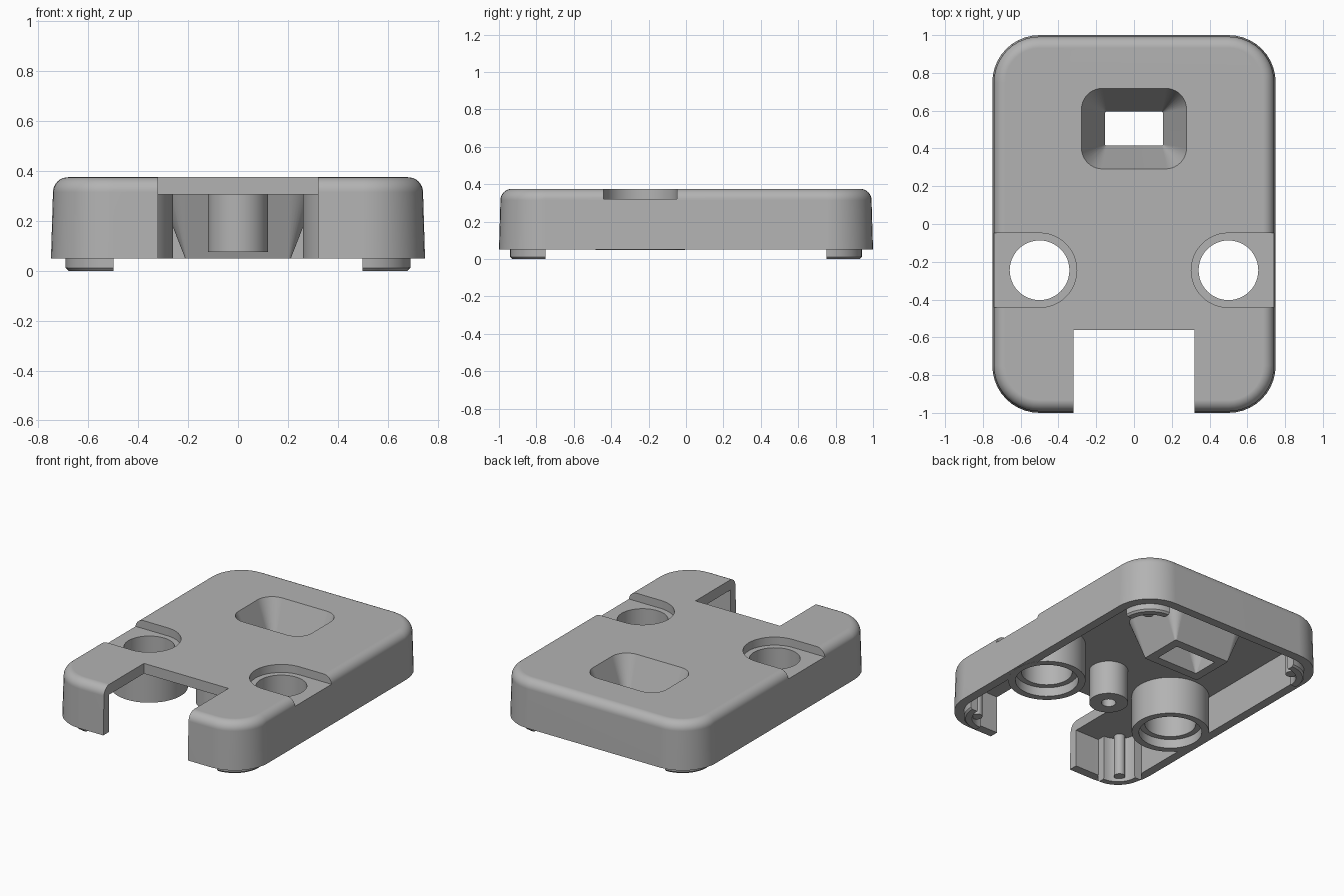
import bpy, bmesh, math
from mathutils import Vector

cube = bpy.data.objects.get("Cube")
if cube:
    bpy.data.objects.remove(cube, do_unlink=True)

grey = bpy.data.materials.new("plain grey")
grey.use_nodes = True
tone = (0.45, 0.45, 0.45, 1)
grey.diffuse_color = tone
grey.node_tree.nodes["Principled BSDF"].inputs["Base Color"].default_value = tone


def loft(name, loops):
    """Closed solid through matching horizontal loops of points."""
    bm = bmesh.new()
    rows = [[bm.verts.new(p) for p in loop] for loop in loops]
    n = len(rows[0])
    for a, b in zip(rows, rows[1:]):
        for i in range(n):
            j = (i + 1) % n
            bm.faces.new((a[i], a[j], b[j], b[i]))
    bm.faces.new(rows[0][::-1])
    bm.faces.new(rows[-1])
    bmesh.ops.recalc_face_normals(bm, faces=bm.faces[:])
    mesh = bpy.data.meshes.new(name)
    bm.to_mesh(mesh)
    bm.free()
    mesh.materials.append(grey)
    ob = bpy.data.objects.new(name, mesh)
    bpy.context.collection.objects.link(ob)
    return ob


def rounded(hx, hy, r, z, cy=0, steps=10):
    """Rounded rectangle loop."""
    pts = []
    for k, (sx, sy) in enumerate(((1, 1), (-1, 1), (-1, -1), (1, -1))):
        for i in range(steps + 1):
            t = math.pi / 2 * (k + i / steps)
            pts.append(Vector((sx * (hx - r) + r * math.cos(t),
                               cy + sy * (hy - r) + r * math.sin(t), z)))
    return pts


def cylinder(name, x, y, r, z0, z1, n=48):
    return loft(name, [[Vector((x + r * math.cos(math.tau * i / n),
                                y + r * math.sin(math.tau * i / n), z))
                        for i in range(n)] for z in (z0, z1)])


def box(name, x0, x1, y0, y1, z0, z1):
    return loft(name, [[Vector((x, y, z)) for x, y in
                        ((x0, y0), (x1, y0), (x1, y1), (x0, y1))]
                       for z in (z0, z1)])


def combine(target, tool, operation):
    mod = target.modifiers.new("combine", 'BOOLEAN')
    mod.operation, mod.object, mod.solver = operation, tool, 'EXACT'
    bpy.context.view_layer.objects.active = target
    bpy.ops.object.modifier_apply(modifier=mod.name)
    bpy.data.objects.remove(tool, do_unlink=True)


def smooth(ob):
    bpy.ops.object.select_all(action='DESELECT')
    ob.select_set(True)
    bpy.context.view_layer.objects.active = ob
    bpy.ops.object.shade_smooth_by_angle(angle=math.radians(30))
    mod = ob.modifiers.new("even shading", 'WEIGHTED_NORMAL')
    mod.keep_sharp = True


# Drafted outer body with a filleted top edge, hollowed from below
TOP, RIM, ROOF, FILLET = 0.375, 0.05, 0.305, 0.06
levels = [rounded(0.75, 1.0, 0.25, RIM)]
for i in range(9):
    t = math.pi / 2 * i / 8
    d = 0.008 + FILLET * (1 - math.cos(t))
    levels.append(rounded(0.75 - d, 1 - d, 0.25 - d,
                          TOP - FILLET + FILLET * math.sin(t)))
housing = loft("housing_shell", levels)
combine(housing, loft("cavity", [rounded(0.69, 0.94, 0.19, z)
                                 for z in (-0.1, ROOF)]), 'DIFFERENCE')

# Added bosses, centre post and funnel wall
HOLE_X, HOLE_Y, FUNNEL_Y = 0.5, -0.245, 0.505
for s in (-1, 1):
    combine(housing, cylinder("boss", s * HOLE_X, HOLE_Y, 0.24,
                              RIM - 0.001, 0.34), 'UNION')
combine(housing, cylinder("post", 0, HOLE_Y, 0.12, 0.075, 0.34), 'UNION')
combine(housing, loft("funnel_wall", [
    rounded(0.212, 0.15, 0.01, RIM, FUNNEL_Y),
    rounded(0.325, 0.26, 0.12, 0.34, FUNNEL_Y)]), 'UNION')

# Side recesses, through holes and counterbores
for s in (-1, 1):
    x = s * HOLE_X
    combine(housing, cylinder("recess", x, HOLE_Y, 0.197, 0.32, 0.5), 'DIFFERENCE')
    combine(housing, box("recess_run", min(x, s * 0.9), max(x, s * 0.9),
                         HOLE_Y - 0.197, HOLE_Y + 0.197, 0.32, 0.5), 'DIFFERENCE')
    combine(housing, cylinder("hole", x, HOLE_Y, 0.158, -0.1, 0.5), 'DIFFERENCE')
    combine(housing, cylinder("counterbore", x, HOLE_Y, 0.195, -0.1, 0.11), 'DIFFERENCE')

# Funnel opening, post bore and front notch
combine(housing, loft("funnel_opening", [
    rounded(0.149, 0.086, 0.003, RIM - 0.01, FUNNEL_Y),
    rounded(0.282, 0.217, 0.114, TOP + 0.01, FUNNEL_Y)]), 'DIFFERENCE')
combine(housing, cylinder("post_bore", 0, HOLE_Y, 0.045, 0, 0.28, 24), 'DIFFERENCE')
combine(housing, box("notch", -0.32, 0.32, -1.2, -0.56, -0.1, 0.6), 'DIFFERENCE')
smooth(housing)


# Curved locating lips and pins inside the four corners
def sector(sx, sy, r0, r1, z, steps=10):
    arc = [math.pi / 2 * i / steps for i in range(steps + 1)]
    ring = [(r1, t) for t in arc] + [(r0, t) for t in reversed(arc)]
    return [Vector((sx * (0.5 + r * math.cos(t)),
                    sy * (0.75 + r * math.sin(t)), z)) for r, t in ring]


for sx, side in ((-1, "right"), (1, "left")):
    for sy, end in ((-1, "front"), (1, "back")):
        lip = loft(f"{end}_{side}_lip", [
            sector(sx, sy, 0.14, 0.18, 0),
            sector(sx, sy, 0.135, 0.191, 0.012),
            sector(sx, sy, 0.135, 0.191, ROOF + 0.01)])
        smooth(lip)
        d = 0.11 * math.sqrt(0.5)
        pin = cylinder(f"{end}_{side}_pin", sx * (0.5 + d), sy * (0.75 + d),
                       0.035, 0.02, ROOF + 0.01, 20)
        smooth(pin)
